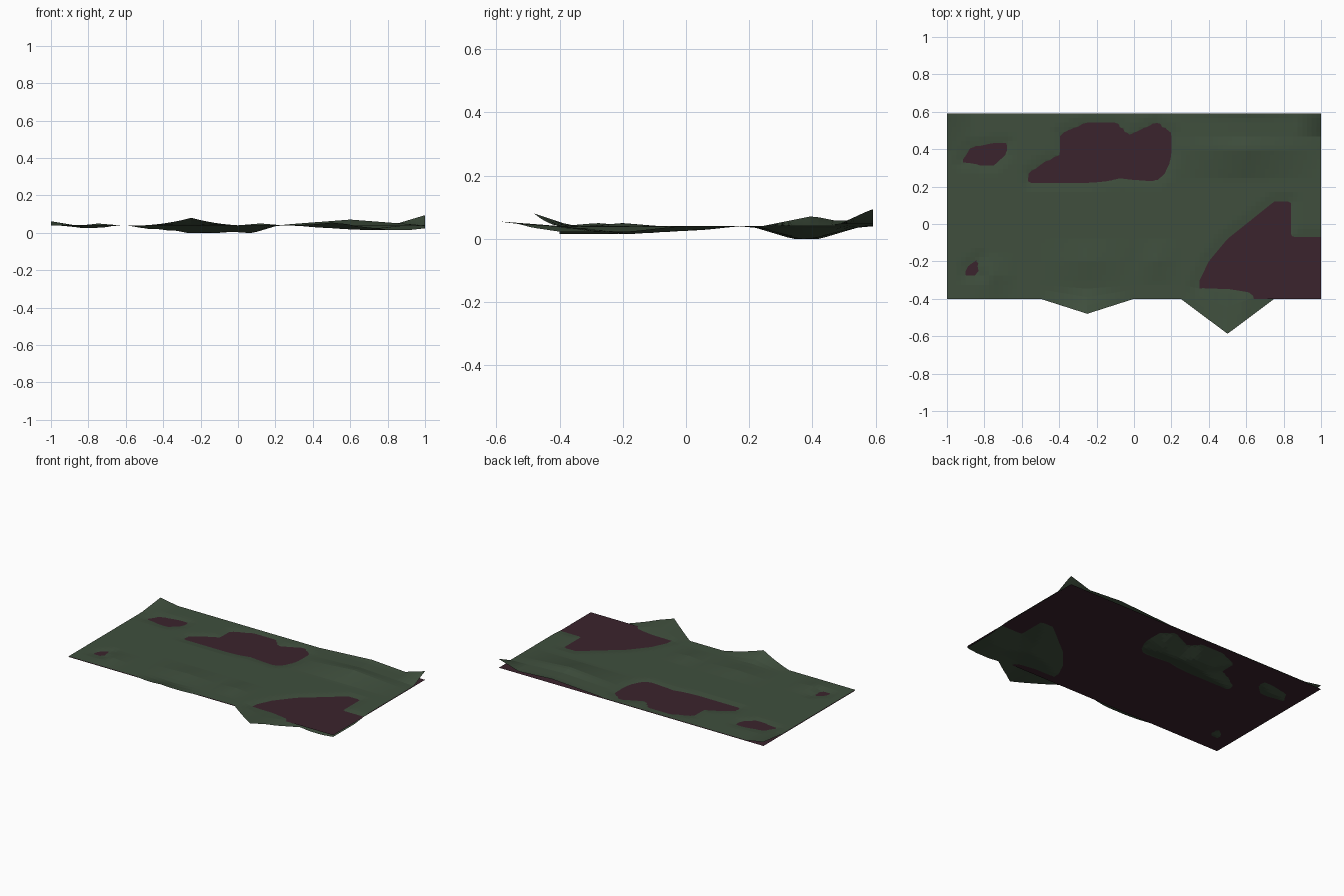
import bpy
import bmesh
from mathutils import Vector
from mathutils.geometry import intersect_point_line

cube = bpy.data.objects.get("Cube")
if cube:
    bpy.data.objects.remove(cube, do_unlink=True)

BASE = 0.035            # height of the flat under sheet
FRONT, BACK = -0.4, 0.592


def make_material(name, colour):
    material = bpy.data.materials.new(name)
    material.use_nodes = True
    material.diffuse_color = colour
    material.node_tree.nodes["Principled BSDF"].inputs["Base Color"].default_value = colour
    return material


green = make_material("moss green", (0.05, 0.078, 0.047, 1))
purple = make_material("dark plum", (0.043, 0.017, 0.026, 1))

# Outlines of the hollows where the ground dips below the under sheet
back_hollow = [(-.56, .22), (-.56, .27), (-.49, .32), (-.39, .37), (-.39, .48),
               (-.25, .54), (-.1, .54), (-.03, .47), (.12, .54), (.2, .48),
               (.2, .38), (.17, .28), (.12, .235), (-.08, .245), (-.25, .22)]
right_hollow = [(.33, -.345), (.4, -.2), (.5, -.08), (.75, .12), (.84, .12), (.84, -.07),
                (1.1, -.07), (1.1, -.6), (.64, -.6), (.64, -.37), (.5, -.345)]
left_hollow = [(-.92, .33), (-.87, .41), (-.74, .43), (-.68, .43), (-.68, .38),
               (-.75, .315), (-.82, .315), (-.88, .33)]
small_hollow = [(-.9, -.275), (-.9, -.24), (-.825, -.18), (-.84, -.23), (-.825, -.275)]

# Each hollow with its wall slope and greatest depth
hollows = [(back_hollow, .3, .035), (right_hollow, .11, .02),
           (left_hollow, .2, .01), (small_hollow, .2, .006)]

# Raised spots: x, y, height, half width, half length
bumps = [(1, .59, .055, .15, .12), (.6, .4, .032, .4, .16), (.6, .59, .025, .4, .12),
         (-1, .59, .022, .13, .2), (-.25, -.48, .04, .25, .12), (.5, -.59, .015, .25, .2),
         (-.75, -.28, .01, .12, .12), (-.25, -.2, .01, .25, .12), (.12, -.2, .01, .12, .12)]

# Pointed flaps along the front: x, reach
flaps = [(-.25, .08), (.5, .187)]


def tent(distance, width):
    return max(0, 1 - abs(distance) / width)


def outline_distance(x, y, outline):
    """Distance to an outline, negative inside it."""
    point = Vector((x, y, 0))
    nearest, inside = 9, False
    for a, b in zip(outline, outline[1:] + outline[:1]):
        start, end = Vector((*a, 0)), Vector((*b, 0))
        t = intersect_point_line(point, start, end)[1]
        closest = start.lerp(end, min(1, max(0, t)))
        nearest = min(nearest, (point - closest).length)
        if (a[1] > y) != (b[1] > y):
            if x < a[0] + (y - a[1]) * (b[0] - a[0]) / (b[1] - a[1]):
                inside = not inside
    return -nearest if inside else nearest


def ground_height(x, y):
    nearest = 9
    for outline, slope, depth in hollows:
        distance = outline_distance(x, y, outline)
        if distance < 0:
            return BASE - min(depth, -distance * slope)
        nearest = min(nearest, distance)
    rise = sum(h * tent(x - bx, w) * tent(y - by, d) for bx, by, h, w, d in bumps)
    return BASE + min(.005, nearest * .1) + rise * min(1, nearest / .06)


def make_sheet(name, columns, rows, material, shape=None):
    mesh = bpy.data.meshes.new(name)
    bm = bmesh.new()
    bmesh.ops.create_grid(bm, x_segments=columns, y_segments=rows, size=1)
    for vert in bm.verts:
        vert.co.y = FRONT + (vert.co.y + 1) / 2 * (BACK - FRONT)
        vert.co.z = BASE
        if shape:
            shape(vert.co)
    bm.to_mesh(mesh)
    bm.free()
    mesh.materials.append(material)
    sheet = bpy.data.objects.new(name, mesh)
    bpy.context.collection.objects.link(sheet)
    return sheet


def shape_ground(co):
    # Pull the front rows out into flaps, then raise or sink the point
    near_front = tent(co.y - FRONT, .1)
    co.y -= near_front * sum(reach * tent(co.x - fx, .25) for fx, reach in flaps)
    co.z = ground_height(co.x, co.y)


make_sheet("ground_sheet", 80, 40, green, shape_ground)
make_sheet("under_sheet", 1, 1, purple)
